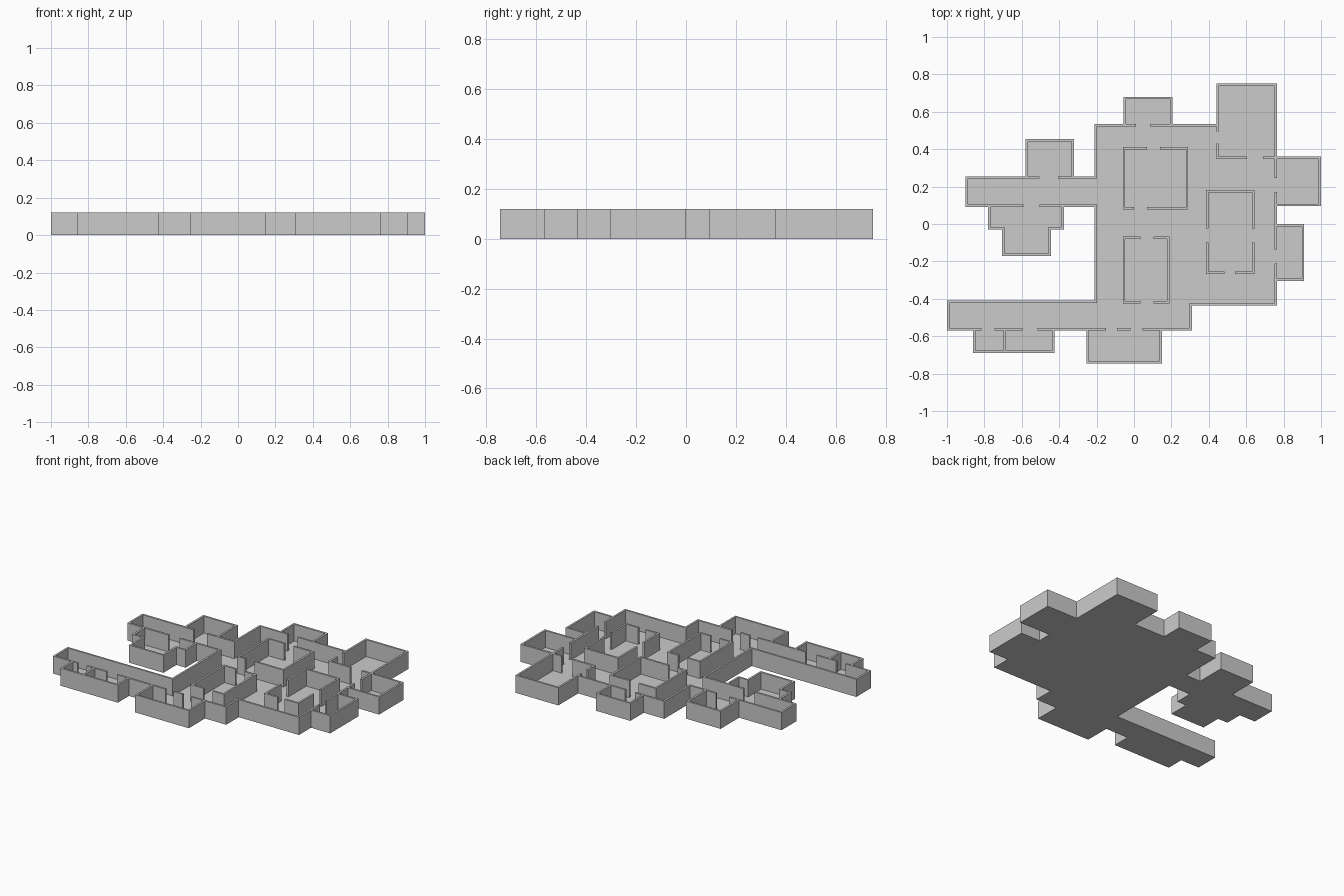
import bpy, bmesh
from mathutils import Vector

if "Cube" in bpy.data.objects:
    bpy.data.objects.remove(bpy.data.objects["Cube"])

H = 0.12      # wall height
T = 0.013     # wall thickness
FLOOR = 0.005  # slab thickness


def finish(bm, name):
    bmesh.ops.recalc_face_normals(bm, faces=bm.faces)
    me = bpy.data.meshes.new(name)
    bm.to_mesh(me)
    bm.free()
    ob = bpy.data.objects.new(name, me)
    bpy.context.collection.objects.link(ob)


def raise_face(bm, face, dz):
    """Extrude a face straight up and return its new top face."""
    res = bmesh.ops.extrude_discrete_faces(bm, faces=[face])["faces"][0]
    bmesh.ops.translate(bm, verts=res.verts, vec=(0, 0, dz))
    return res


def ring_shell(name, points):
    """Floor slab with a continuous wall standing on its edge."""
    bm = bmesh.new()
    base = bm.faces.new([bm.verts.new((x, y, 0)) for x, y in points])
    top_verts = [bm.verts.new((x, y, H)) for x, y in points]
    n = len(points)
    inner = []
    for i in range(n):   # mitred inset of the right-angled outline
        p, a, b = (Vector(points[i - 1]), Vector(points[i]), Vector(points[(i + 1) % n]))
        d1, d2 = (a - p).normalized(), (b - a).normalized()
        inner.append(a + T * (Vector((-d1.y, d1.x)) + Vector((-d2.y, d2.x))))
    rim = [bm.verts.new((v.x, v.y, H)) for v in inner]
    foot = [bm.verts.new((v.x, v.y, FLOOR)) for v in inner]
    low = list(base.verts)
    for lower, upper in ((low, top_verts), (top_verts, rim), (rim, foot)):
        for i in range(n):
            j = (i + 1) % n
            bm.faces.new((lower[i], lower[j], upper[j], upper[i]))
    bm.faces.new(foot)
    finish(bm, name)


def wall(name, axis, at, start, end, *gaps):
    """Straight wall along an axis, split by doorway gaps."""
    bm = bmesh.new()
    cuts = [start] + [g for gap in gaps for g in gap] + [end]
    for a, b in zip(cuts[::2], cuts[1::2]):
        mid, size = ((a + b) / 2, at), (b - a, T)
        if axis == "y":
            mid, size = mid[::-1], size[::-1]
        cube = bmesh.ops.create_cube(bm, size=1)["verts"]
        bmesh.ops.scale(bm, verts=cube, vec=(*size, H - FLOOR))
        bmesh.ops.translate(bm, verts=cube, vec=(*mid, (H + FLOOR) / 2))
    finish(bm, name)


def inner_room(name, x0, x1, y0, y1, south=(), north=(), west=(), east=()):
    """Free-standing rectangular room with doorways (outer sizes)."""
    h = T / 2
    wall(name + "_south_wall", "x", y0 + h, x0, x1, *south)
    wall(name + "_north_wall", "x", y1 - h, x0, x1, *north)
    wall(name + "_west_wall", "y", x0 + h, y0 + T, y1 - T, *west)
    wall(name + "_east_wall", "y", x1 - h, y0 + T, y1 - T, *east)


# Outer plan: alternating x and y of each corner, counter-clockwise
steps = [-.86, -.69, -.425, -.57, -.255, -.745, .15, -.57, .31, -.435,
         .765, -.305, .91, 0, .765, .095, 1, .36, .765, .75,
         .44, .535, .205, .68, -.055, .535, -.21, .255, -.32, .455,
         -.58, .255, -.9, .09, -.78, -.03, -.705, -.17, -.445, -.03,
         -.375, .09, -.21, -.41, -1, -.57]
outline = []
for i in range(0, len(steps), 2):
    outline += [(steps[i], steps[i - 1]), (steps[i], steps[i + 1])]
ring_shell("floor_and_outer_wall", outline)

# Rooms standing inside the main hall
inner_room("upper_room", -.06, .29, .077, .412,
           south=[(.0, .07)], north=[(.07, .14)])
inner_room("lower_room", -.06, .19, -.425, -.066,
           south=[(.035, .105)], north=[(.035, .105)])
inner_room("right_room", .385, .645, -.268, .182, south=[(.485, .54)],
           west=[(-.1, -.025)], east=[(-.1, -.025)])

# Partitions between the hall and the side rooms
wall("north_room_partition", "x", .5285, -.055, .205, (.01, .085))
wall("northeast_room_south_partition", "x", .3535, .44, .765, (.605, .69))
wall("northeast_room_west_partition", "y", .4465, .355, .54, (.43, .495))
wall("east_room_partition", "y", .7585, .095, .36, (.17, .245))
wall("southeast_room_partition", "y", .7585, -.305, 0, (-.21, -.135))

# Partitions along the two corridors
wall("west_corridor_north_partition", "x", .2485, -.58, -.32, (-.505, -.405))
wall("west_corridor_south_partition", "x", .0965, -.78, -.375, (-.59, -.505))
wall("south_corridor_west_partition", "x", -.5635, -.86, -.425,
     (-.815, -.745), (-.595, -.515))
wall("south_corridor_east_partition", "x", -.5635, -.255, .15,
     (-.15, -.09), (-.02, .045))
wall("southwest_room_divider", "y", -.69, -.68, -.56)
